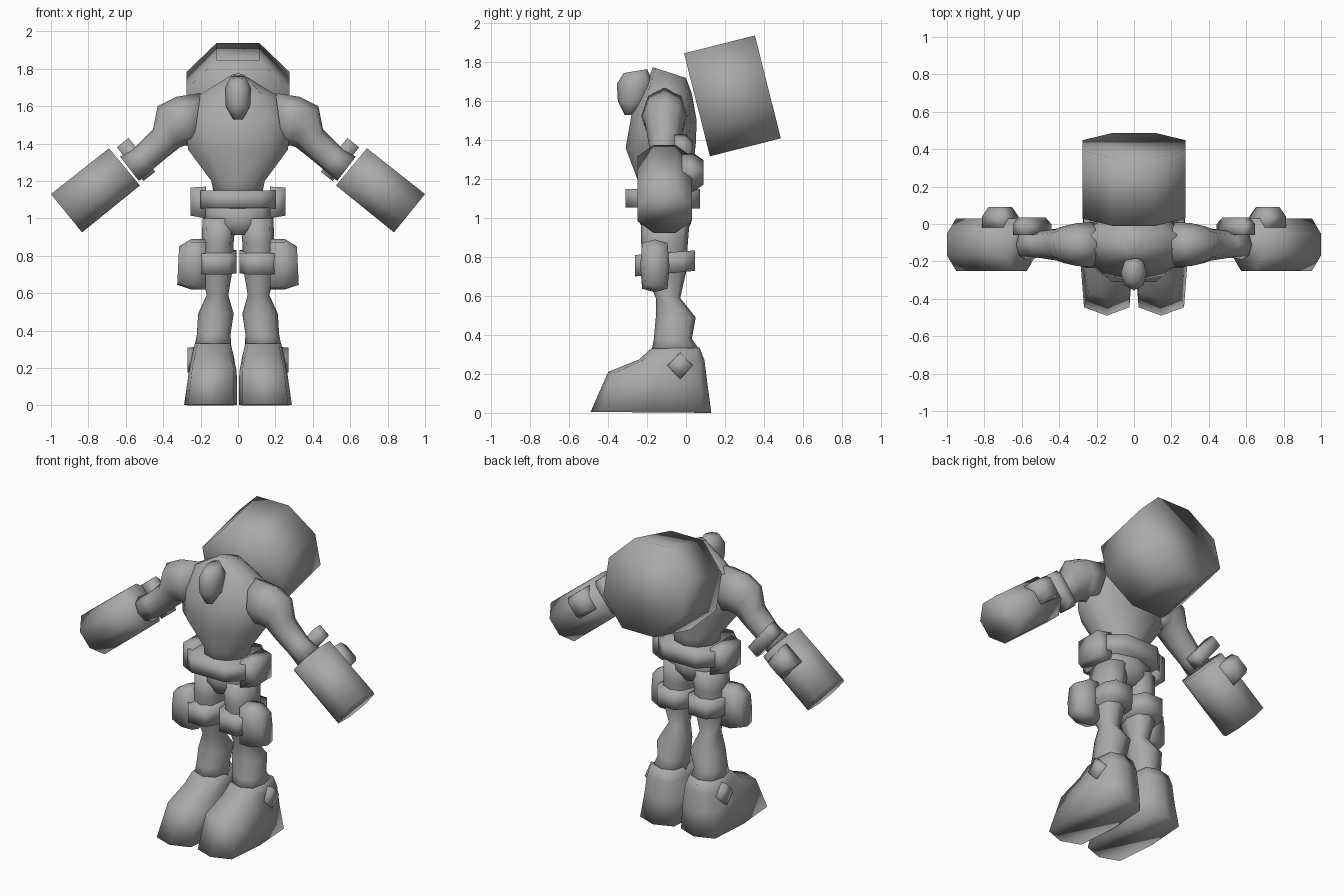
import bpy, bmesh, math
from mathutils import Vector

if "Cube" in bpy.data.objects:
    bpy.data.objects.remove(bpy.data.objects["Cube"])

grey = bpy.data.materials.new("plain grey")
grey.diffuse_color = (0.4, 0.4, 0.4, 1)
grey.use_nodes = True
grey.node_tree.nodes["Principled BSDF"].inputs["Base Color"].default_value = grey.diffuse_color


def loft(name, rings, n=8, power=1.0, phase=0.0, mirror=False):
    """Skin rings; each ring is (end A, end B, half-width vector)."""
    bm = bmesh.new()
    loops = []
    for a, b, w in rings:
        a, b, w = Vector(a), Vector(b), Vector(w)
        loop = []
        for i in range(n):
            t = phase + 2 * math.pi * i / n
            c, s = (math.copysign(abs(k) ** power, k) if abs(k) > 1e-6 else 0
                    for k in (math.cos(t), math.sin(t)))
            loop.append(bm.verts.new((a + b) / 2 + (a - b) / 2 * c + w * s))
        loops.append(loop)
    for p, q in zip(loops, loops[1:]):
        for i in range(n):
            j = (i + 1) % n
            bm.faces.new((p[i], p[j], q[j], q[i]))
    bm.faces.new(loops[0])
    bm.faces.new(loops[-1])
    bmesh.ops.recalc_face_normals(bm, faces=bm.faces)
    for f in bm.faces:
        f.smooth = True
    me = bpy.data.meshes.new(name)
    bm.to_mesh(me)
    bm.free()
    me.materials.append(grey)
    ob = bpy.data.objects.new(name, me)
    bpy.context.collection.objects.link(ob)
    if mirror:
        ob.modifiers.new("mirror", 'MIRROR')
    return ob


def upright(rows, cx=None):
    """Rings from rows of front y, front z, back y, back z, half width, centre x."""
    return [((x, yf, zf), (x, yb, zb), (w, 0, 0)) for yf, zf, yb, zb, w, x in rows]


def block(name, rows):
    """Mirrored box skinned from square rings."""
    return loft(name, rows, n=4, power=0, phase=math.pi / 4, mirror=True)


# torso and small head
loft("torso", upright([
    (-.25, 1.10, .02, 1.10, .13, 0), (-.25, 1.20, .03, 1.20, .15, 0),
    (-.31, 1.36, .05, 1.38, .28, 0), (-.28, 1.53, .055, 1.50, .30, 0),
    (-.22, 1.65, .03, 1.64, .24, 0), (-.17, 1.775, 0, 1.72, .05, 0)]), n=10)
loft("head", upright([
    (-.315, 1.53, -.28, 1.53, .025, 0), (-.35, 1.60, -.20, 1.59, .065, 0),
    (-.355, 1.69, -.17, 1.70, .07, 0), (-.32, 1.745, -.20, 1.765, .04, 0)]))

# tilted barrel on the back
flat = math.pi / 8
k = 1 / math.cos(flat)


def drum(top, bottom, w):
    a, b, w = Vector(top), Vector(bottom), Vector(w)
    m = (a + b) / 2
    return (m + (a - m) * k, m + (b - m) * k, w * k)


loft("back_barrel", [drum((0, -.01, 1.846), (0, .123, 1.318), (.275, 0, 0)),
                     drum((0, .354, 1.938), (0, .487, 1.41), (.275, 0, 0))], phase=flat)

# arms
arm = [(.20, 1.67, .24, 1.38, .12), (.33, 1.65, .28, 1.39, .115),
       (.43, 1.60, .31, 1.38, .10), (.455, 1.475, .38, 1.325, .085),
       (.56, 1.37, .47, 1.25, .07), (.63, 1.33, .53, 1.20, .08)]
loft("arm", [((xa, -.11, za), (xb, -.11, zb), (0, r, 0)) for xa, za, xb, zb, r in arm], mirror=True)

# gauntlets with a square pod and a wrist bar behind
loft("gauntlet", [drum((.69, -.11, 1.375), (.524, -.11, 1.176), (0, .14, 0)),
                  drum((1.0, -.11, 1.13), (.834, -.11, .925), (0, .14, 0))],
     phase=flat, mirror=True)
along = Vector((.784, 0, -.62))
across = Vector((.62, 0, .784))


def plate(name, centre, layers):
    """Box aligned with the gauntlet; layers are (y, half length, half width)."""
    rows = []
    for y, l, w in layers:
        c = Vector((centre[0], y, centre[1]))
        rows.append((c + across * w, c - across * w, along * l))
    block(name, rows)


plate("gauntlet_pod", (.715, 1.235), [(-.02, .07, .07), (.04, .07, .07), (.09, .045, .045)])
plate("wrist_bar", (.545, 1.315), [(-.06, .04, .115), (.0, .04, .115), (.035, .025, .085)])

# hips, belt and belt pouches
loft("hips", upright([
    (-.21, .91, -.01, .91, .08, 0), (-.235, .97, .025, .97, .19, 0),
    (-.24, 1.08, .03, 1.08, .18, 0)]))
loft("belt", upright([
    (-.32, 1.055, .08, 1.05, .21, 0), (-.32, 1.15, .08, 1.15, .21, 0)]),
    power=.6, phase=flat)
block("belt_pouch", [((.17, -.11, 1.17), (.17, -.11, 1.0), (0, .11, 0)),
                     ((.255, -.11, 1.165), (.255, -.11, 1.015), (0, .085, 0))])

# legs
loft("leg", upright([
    (-.23, 1.0, .02, 1.0, .09, .10), (-.23, .87, .01, .88, .085, .108),
    (-.21, .72, .0, .72, .085, .115), (-.155, .59, -.03, .59, .058, .11),
    (-.155, .49, .05, .49, .095, .118), (-.165, .38, .03, .38, .09, .13),
    (-.18, .30, .08, .31, .10, .135)]), power=.8, mirror=True)

# thigh bands and thigh pouches
loft("thigh_band", upright([
    (-.27, .70, .055, .73, .11, .112), (-.27, .81, .055, .835, .11, .112)]),
    power=.6, phase=flat, mirror=True)
loft("thigh_pouch", [((.17, -.16, .89), (.17, -.16, .62), (0, .075, 0)),
                     ((.25, -.16, .89), (.25, -.16, .62), (0, .075, 0)),
                     ((.315, -.16, .85), (.325, -.16, .645), (0, .055, 0))],
     power=.4, mirror=True)

# boots with blunt pointed toes
loft("boot", upright([
    (-.18, .33, .07, .335, .095, .135), (-.24, .275, .095, .27, .11, .135),
    (-.40, .21, .11, .15, .128, .135), (-.49, .005, .13, 0, .142, .146)]),
    power=.45, mirror=True)

# diamond bolts on the ankles
loft("ankle_bolt", [((.17, -.03, .315), (.17, -.03, .17), (0, .07, 0)),
                    ((.27, -.03, .31), (.27, -.03, .175), (0, .065, 0))],
     n=4, mirror=True)
